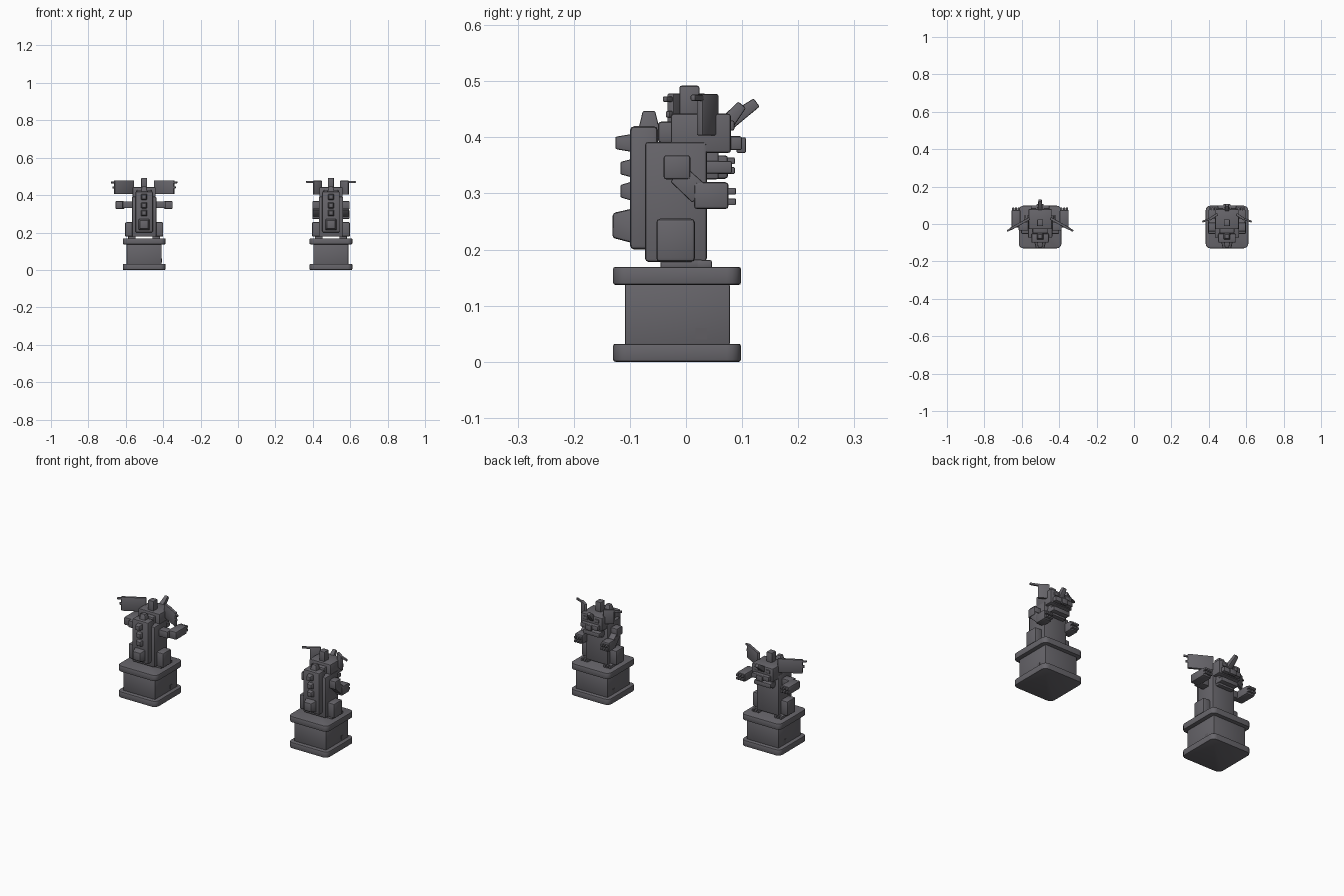
import bpy, bmesh, math
from mathutils import Vector, Matrix

if "Cube" in bpy.data.objects:
    bpy.data.objects.remove(bpy.data.objects["Cube"])

def material(name, rgb):
    m = bpy.data.materials.new(name)
    m.diffuse_color = (*rgb, 1)
    m.use_nodes = True
    m.node_tree.nodes["Principled BSDF"].inputs["Base Color"].default_value = m.diffuse_color
    return m

stone = material("grey stone", (0.135, 0.13, 0.145))
worn = material("worn stone", (0.115, 0.11, 0.122))

def finish(name, bm, bevel=0.0, mat=stone, segments=2):
    bmesh.ops.recalc_face_normals(bm, faces=bm.faces)
    if bevel:
        bmesh.ops.bevel(bm, geom=bm.edges[:], offset=bevel, segments=segments,
                        profile=0.5, affect='EDGES', clamp_overlap=True)
    me = bpy.data.meshes.new(name)
    bm.to_mesh(me)
    bm.free()
    ob = bpy.data.objects.new(name, me)
    bpy.context.collection.objects.link(ob)
    me.materials.append(mat)
    return ob

def box(name, x, y, z, bevel=0.004, mat=stone):
    """Box from (min, max) ranges."""
    bm = bmesh.new()
    size = [b - a for a, b in (x, y, z)]
    mid = [(a + b) / 2 for a, b in (x, y, z)]
    bmesh.ops.create_cube(bm, size=1, matrix=Matrix.Translation(mid) @ Matrix.Diagonal((*size, 1)))
    return finish(name, bm, bevel, mat)

def beam(name, p, q, r0, r1, bevel=0.003, squash=1.0):
    """Four-sided tapered bar from p to q, r = half widths."""
    p, q = Vector(p), Vector(q)
    d = (q - p).normalized()
    side = Vector((1, 0, 0)) if abs(d.x) < 0.7 else Vector((0, 1, 0))
    side = (side - d * side.dot(d)).normalized()
    up = d.cross(side)
    bm = bmesh.new()
    rings = [[bm.verts.new(c + side * r * a + up * r * b * squash)
              for a, b in ((-1, -1), (1, -1), (1, 1), (-1, 1))] for c, r in ((p, r0), (q, r1))]
    bm.faces.new(rings[0])
    bm.faces.new(rings[1])
    for i in range(4):
        j = (i + 1) % 4
        bm.faces.new((rings[0][i], rings[0][j], rings[1][j], rings[1][i]))
    return finish(name, bm, bevel)

def plate(name, a, b, z, thick, bevel=0.003):
    """Upright plate between two plan points."""
    a, b = Vector((*a, 0)), Vector((*b, 0))
    n = Vector((-(b - a).y, (b - a).x, 0)).normalized() * thick / 2
    bm = bmesh.new()
    pts = (a - n, b - n, b + n, a + n)
    lo, hi = [[bm.verts.new(p + Vector((0, 0, h))) for p in pts] for h in z]
    bm.faces.new(lo)
    bm.faces.new(hi)
    for i in range(4):
        j = (i + 1) % 4
        bm.faces.new((lo[i], lo[j], hi[j], hi[i]))
    return finish(name, bm, bevel)

def slab(name, cx, half, z, r):
    """Plinth slab with rounded corners and softened rims."""
    bm = bmesh.new()
    mid = (cx, -0.016, sum(z) / 2)
    bmesh.ops.create_cube(bm, size=1, matrix=Matrix.Translation(mid)
                          @ Matrix.Diagonal((half * 2, half * 2, z[1] - z[0], 1)))
    upright = [e for e in bm.edges if abs(e.verts[0].co.z - e.verts[1].co.z) > 0.01]
    bmesh.ops.bevel(bm, geom=upright, offset=r, segments=4, profile=0.5, affect='EDGES')
    rims = [e for e in bm.edges if abs(e.verts[0].co.z - e.verts[1].co.z) < 1e-5
            and sum(abs(f.normal.z) > 0.9 for f in e.link_faces) == 1]
    bmesh.ops.bevel(bm, geom=rims, offset=0.004, segments=2, profile=0.5, affect='EDGES')
    return finish(name, bm)

def statue(tag, cx, arms_out):
    n = lambda part: f"{tag}_{part}"
    X = lambda a, b: (cx + a, cx + b)
    # Plinth
    slab(n("plinth_foot"), cx, 0.114, (0, 0.032), 0.025)
    slab(n("plinth_cap"), cx, 0.114, (0.137, 0.169), 0.025)
    box(n("plinth_block"), X(-0.093, 0.093), (-0.109, 0.078), (0.03, 0.139), 0.003)
    for s in (-1, 1):
        box(n("worn_patch"), X(s * 0.0935 - 0.001, s * 0.0935 + 0.001), (0.017, 0.037), (0.04, 0.06), 0, worn)
    # Torso, back hump and head
    box(n("torso"), X(-0.065, 0.065), (-0.073, 0.037), (0.178, 0.392), 0.006)
    box(n("back_hump"), X(-0.047, 0.047), (-0.1, -0.05), (0.2, 0.42), 0.008)
    box(n("head"), X(-0.062, 0.062), (-0.027, 0.08), (0.372, 0.442), 0.005)
    box(n("nape"), X(-0.04, 0.04), (-0.05, 0.0), (0.39, 0.428), 0.006)
    box(n("crest"), X(-0.016, 0.016), (-0.012, 0.024), (0.43, 0.492), 0.004)
    box(n("muzzle"), X(-0.05, 0.05), (0.07, 0.1), (0.377, 0.402), 0.004)
    box(n("nose"), X(-0.018, 0.018), (0.09, 0.107), (0.372, 0.4), 0.003)
    box(n("jaw"), X(-0.048, 0.048), (0.02, 0.082), (0.335, 0.358), 0.004)
    box(n("throat"), X(-0.045, 0.045), (0.02, 0.058), (0.325, 0.38), 0.004)
    # Horn on the brow
    tip = (cx, 0.126, 0.462) if arms_out else (cx, 0.1, 0.458)
    beam(n("horn"), (cx, 0.07, 0.422), tip, 0.014, 0.009)
    # Spikes down the back and the tail
    for z, r in ((0.39, 0.017), (0.345, 0.018), (0.304, 0.019)):
        beam(n("back_spike"), (cx, -0.09, z), (cx, -0.126 if z > 0.38 else -0.117, z), r, 0.011)
    beam(n("tail"), (cx, -0.07, 0.242), (cx, -0.131, 0.243), 0.037, 0.022, 0.005)
    beam(n("top_spike"), (cx, -0.066, 0.41), (cx, -0.066, 0.447), 0.02, 0.011)
    for s in (-1, 1):
        B = lambda a, b: X(*sorted((s * a, s * b)))
        P = lambda x, y: (cx + s * x, y)
        # Leg, foot and toes
        box(n("thigh"), B(0.05, 0.102), (-0.053, 0.016), (0.178, 0.255), 0.007)
        box(n("foot"), B(0.045, 0.085), (-0.045, 0.03), (0.166, 0.182), 0.003)
        for t in (0.045, 0.06, 0.075):
            box(n("toe"), B(t, t + 0.011), (0.02, 0.046), (0.166, 0.181), 0.003)
        # Brow eye
        box(n("eye"), B(0.022, 0.045), (0.075, 0.086), (0.412, 0.43), 0.003)
        # Ear plate with ragged tips
        if arms_out:
            plate(n("ear"), P(0.055, 0.03), P(0.16, -0.028), (0.405, 0.478), 0.014)
            plate(n("ear_tip"), P(0.15, -0.022), P(0.177, -0.038), (0.463, 0.473), 0.01)
            plate(n("ear_tip"), P(0.15, -0.022), P(0.168, -0.033), (0.435, 0.447), 0.01)
        else:
            plate(n("ear"), P(0.05, 0.053), P(0.094, 0.024), (0.403, 0.477), 0.014)
            plate(n("ear_tip"), P(0.085, 0.03), P(0.132, 0.012), (0.465, 0.476), 0.01)
        # Arm, hand and fingers
        if arms_out:
            box(n("upper_arm"), B(0.055, 0.115), (-0.035, 0.008), (0.33, 0.366), 0.004)
            box(n("forearm"), B(0.105, 0.153), (-0.018, 0.075), (0.326, 0.368), 0.006)
            x0, w, y0, zs = 0.108, 0.014, 0.068, (0.335, 0.352)
        else:
            box(n("shoulder"), B(0.055, 0.1), (-0.04, 0.008), (0.325, 0.368), 0.005)
            beam(n("elbow"), (cx + s * 0.078, -0.015, 0.335), (cx + s * 0.078, 0.025, 0.298), 0.019, 0.02)
            box(n("forearm"), B(0.055, 0.1), (0.014, 0.076), (0.272, 0.32), 0.006)
            x0, w, y0, zs = 0.057, 0.013, 0.07, (0.279, 0.298)
        for i in range(3):
            for z in zs:
                a = x0 + i * (w + 0.001)
                box(n("finger"), B(a, a + w - 0.002), (y0, y0 + 0.019), (z, z + 0.012), 0.002)

statue("left", -0.502, True)
statue("right", 0.497, False)

# Smooth the rounded rims, keep hard corners
bpy.ops.object.select_all(action='SELECT')
bpy.context.view_layer.objects.active = bpy.context.selected_objects[0]
bpy.ops.object.shade_smooth_by_angle(angle=math.radians(30))
